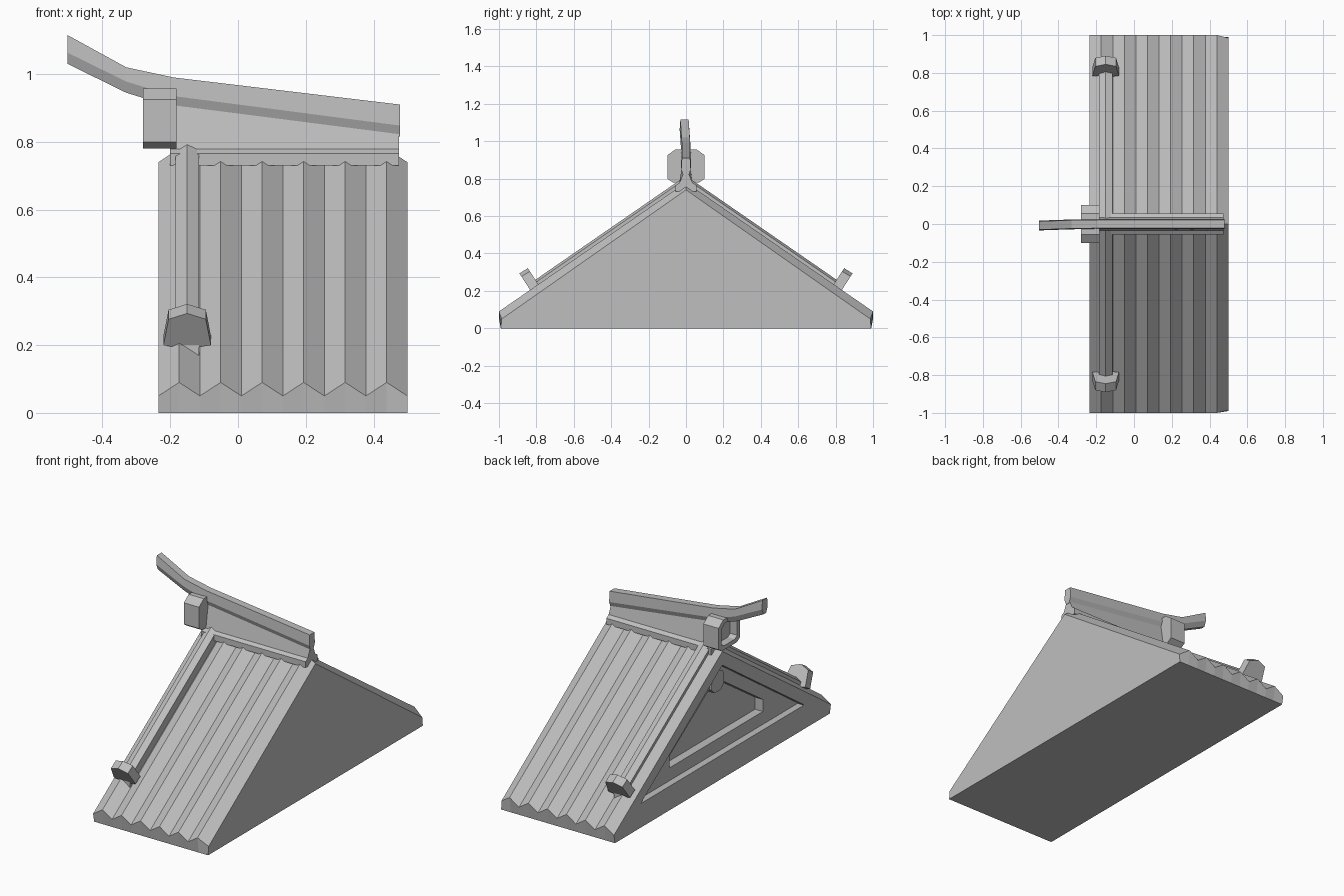
import bpy
import bmesh

cube = bpy.data.objects.get("Cube")
if cube:
    bpy.data.objects.remove(cube, do_unlink=True)

stone = bpy.data.materials.new("stone_grey")
stone.use_nodes = True
GREY = (0.52, 0.52, 0.52, 1)
stone.diffuse_color = GREY
stone.node_tree.nodes["Principled BSDF"].inputs["Base Color"].default_value = GREY


def loft(name, loops):
    """Bridge equal-length point loops in order and cap both ends."""
    bm = bmesh.new()
    rings = [[bm.verts.new(p) for p in loop] for loop in loops]
    n = len(rings[0])
    for a, b in zip(rings, rings[1:]):
        for i in range(n):
            j = (i + 1) % n
            bm.faces.new((a[i], a[j], b[j], b[i]))
    bm.faces.new(rings[0])
    bm.faces.new(rings[-1][::-1])
    bmesh.ops.recalc_face_normals(bm, faces=bm.faces)
    mesh = bpy.data.meshes.new(name)
    bm.to_mesh(mesh)
    bm.free()
    mesh.materials.append(stone)
    obj = bpy.data.objects.new(name, mesh)
    bpy.context.collection.objects.link(obj)
    return obj


def mirrored(x, half):
    """Symmetric cross-section at x from its (y, z) half, listed bottom to top."""
    right = [(x, y, z) for y, z in half]
    left = [(x, -y, z) for y, z in reversed(half) if y > 0]
    return right + left


# Tiled roof body: nested recesses in the open gable, then the ridged stations
X0, X1, SLOPE, STEPS = -0.235, 0.5, 0.69, 12
outer_recess = [(0.75, 0.14), (0.74, 0.15), (0, 0.66)]
inner_recess = [(0.43, 0.215), (0.43, 0.285), (0, 0.575)]
loops = [mirrored(X0 + 0.09, inner_recess), mirrored(X0 + 0.04, inner_recess),
         mirrored(X0 + 0.04, outer_recess), mirrored(X0, outer_recess)]
for i in range(STEPS + 1):
    x = X0 + (X1 - X0) * i / STEPS
    eave = 0.09 if i % 2 else 0.05
    y = 0.985 if i == STEPS else 1
    loops.append(mirrored(x, [(0.99, 0), (y, eave), (0, eave + SLOPE)]))
loft("tiled_roof", loops)

# Small pendant inside the gable
pendant = [(0.03, 0.5), (0.06, 0.53), (0.05, 0.6), (0, 0.63)]
loft("gable_pendant", [mirrored(x, pendant) for x in (X0 + 0.03, X0 + 0.1)])

# Verge rails with their end tiles on both slopes
rail = [(-0.185, -0.05), (-0.185, 0.015), (-0.15, 0.035), (-0.115, 0.02), (-0.115, -0.05)]
end_tile = [(-0.07, 0), (-0.055, 0.9), (0, 1.1), (0.055, 0.9), (0.07, 0), (0, -0.15)]
for side, label in ((-1, "front"), (1, "back")):
    loft(label + "_verge_rail",
         [[(x, side * y, 0.09 + SLOPE * (1 - y) + h) for x, h in rail]
          for y in (0.83, 0.01)])
    loft(label + "_end_tile",
         [[(-0.15 + x, side * (0.83 + 0.055 * t - d), 0.2 + 0.085 * t + d * 0.62)
           for x, t in end_tile] for d in (0, 0.045)])

# Ridge skirt and tapering ridge wall
skirt = [(0.055, 0.73), (0.055, 0.765), (0.03, 0.782)]
loft("ridge_skirt", [mirrored(x, skirt) for x in (-0.2, 0.475)])
loft("ridge_wall", [mirrored(x, [(0.036, 0.775), (0.015, top)])
                    for x, top in ((-0.2, 0.91), (0.475, 0.825))])

# Ridge cap sweeping up into a horn: x, bottom, top, sideways drift
cap = [(0.478, 0.815, 0.91, 0), (-0.19, 0.902, 0.99, 0),
       (-0.33, 0.945, 1.02, -0.002), (-0.503, 1.03, 1.115, -0.008)]
loops = []
for x, low, top, drift in cap:
    fold = low + 0.033
    section = mirrored(x, [(0.013, low), (0.026, fold), (0.022, top)])
    loops.append([(px, py + drift, pz) for px, py, pz in section])
loft("ridge_cap", loops)

# Ridge end block with a recessed face
block = [(0.07, 0.78), (0.1, 0.80), (0.1, 0.925), (0.055, 0.957)]
panel = [(y * 0.72, 0.868 + (z - 0.868) * 0.72) for y, z in block]
loft("ridge_end_block", [mirrored(-0.235, panel), mirrored(-0.28, panel),
                         mirrored(-0.28, block), mirrored(-0.182, block)])
